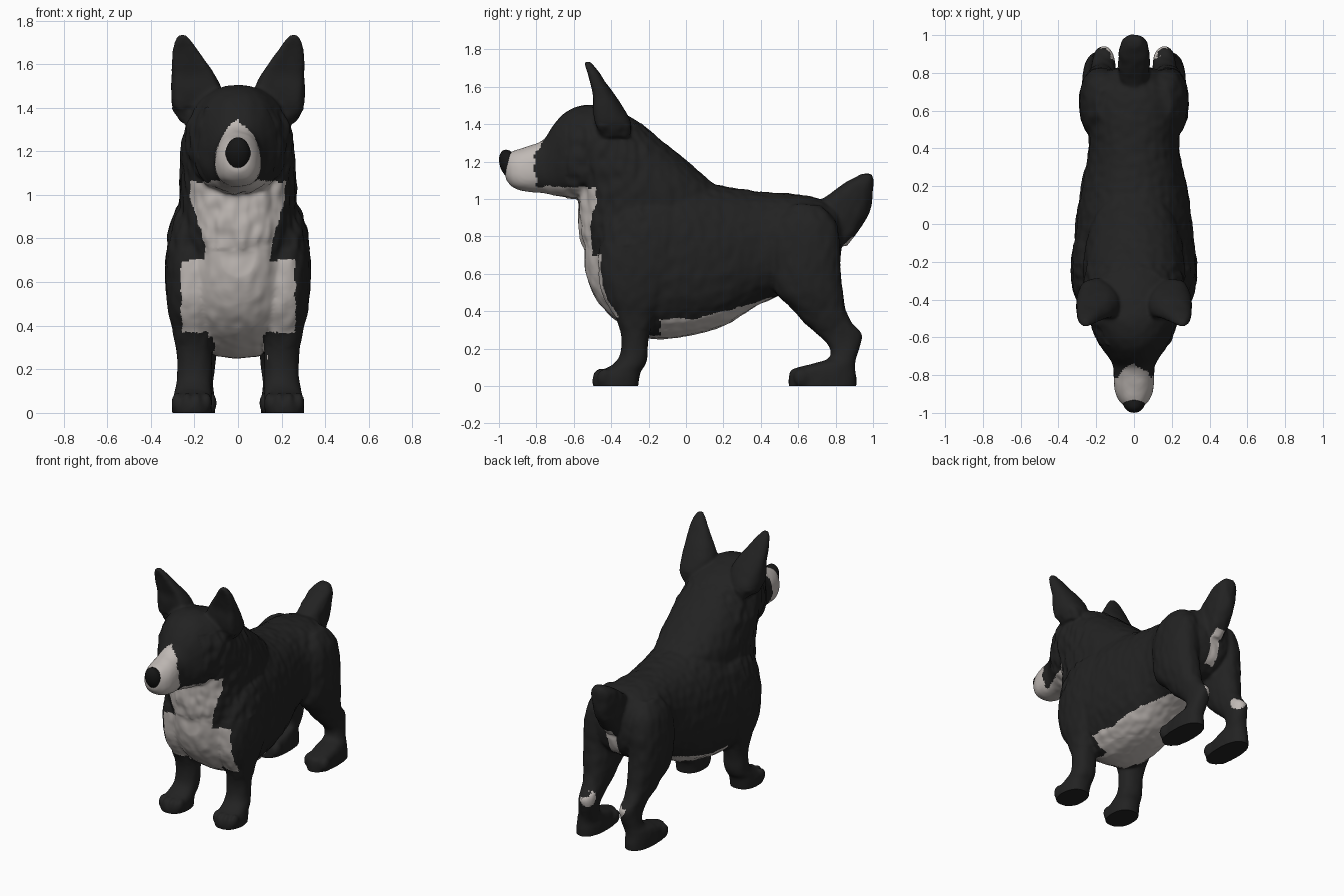
import bpy, bmesh, math
from mathutils import Vector, Matrix, noise

if "Cube" in bpy.data.objects:
    bpy.data.objects.remove(bpy.data.objects["Cube"])


def material(name, rgb):
    m = bpy.data.materials.new(name)
    m.diffuse_color = (*rgb, 1)
    m.use_nodes = True
    m.node_tree.nodes["Principled BSDF"].inputs["Base Color"].default_value = m.diffuse_color
    return m


BLACK = material("black fur", (0.016, 0.016, 0.016))
WHITE = material("pale fur", (0.53, 0.49, 0.465))
NOSE = material("nose black", (0.008, 0.008, 0.008))


def smooth_rings(rings, steps=4):
    """Catmull-Rom interpolation of the ring table."""
    out = []
    for i in range(len(rings) - 1):
        p = [rings[max(0, min(len(rings) - 1, i + k))] for k in (-1, 0, 1, 2)]
        for s in range(steps):
            t = s / steps
            out.append([0.5 * (2 * b + (c - a) * t + (2 * a - 5 * b + 4 * c - d) * t * t
                               + (3 * b - a - 3 * c + d) * t ** 3)
                        for a, b, c, d in zip(*p)])
    out.append(list(rings[-1]))
    return out


def loft(bm, axis, rings, side=1, cupped=False, taper=0.0, n=28):
    """Rings are (position on axis, low, high, centre x, half width); taper narrows the high side."""
    loops = []
    for pos, lo, hi, cx, hw in smooth_rings(rings):
        loop = []
        mid, half = (lo + hi) / 2, (hi - lo) / 2
        for k in range(n):
            a = 2 * math.pi * k / n
            c, s = math.cos(a), math.sin(a)
            x = cx + hw * math.copysign(abs(c) ** 0.87, c) * (1 - taper * s)
            v = mid + half * math.copysign(abs(s) ** 0.87, s)
            if cupped and s < 0:   # hollow the front of the ear
                v = mid + half * (-1.5 * abs(s) + 0.9 * s * s)
            co = (x * side, pos, v) if axis == 'Y' else (x * side, v, pos)
            loop.append(bm.verts.new(co))
        loops.append(loop)
    for a, b in zip(loops, loops[1:]):
        for k in range(n):
            j = (k + 1) % n
            bm.faces.new((a[k], a[j], b[j], b[k]))
    bm.faces.new(loops[0][::-1])
    bm.faces.new(loops[-1])


bm = bmesh.new()

# torso, from chest to rump
loft(bm, 'Y', [(-.54, .62, .95, 0, .09), (-.5, .5, 1.05, 0, .15), (-.42, .39, 1.1, 0, .225),
               (-.3, .30, 1.12, 0, .29), (-.18, .25, 1.12, 0, .315), (0, .265, 1.12, 0, .31),
               (.2, .32, 1.07, 0, .28), (.4, .44, 1.04, 0, .24), (.6, .52, 1.025, 0, .25),
               (.72, .55, 1.0, 0, .22), (.80, .62, .95, 0, .15), (.83, .7, .88, 0, .08)], taper=.06)
# neck and ruff
loft(bm, 'Z', [(.6, -.5, .2, 0, .22), (.8, -.565, .2, 0, .26), (.95, -.575, .2, 0, .265),
               (1.05, -.585, .18, 0, .265), (1.12, -.6, .105, 0, .262), (1.2, -.63, .01, 0, .258),
               (1.29, -.65, -.1, 0, .245), (1.38, -.63, -.21, 0, .212),
               (1.44, -.61, -.30, 0, .165), (1.48, -.57, -.4, 0, .11)], taper=.14)
# head and muzzle
loft(bm, 'Y', [(-.4, 1.05, 1.48, 0, .2), (-.5, 1.02, 1.505, 0, .225), (-.58, 1.005, 1.495, 0, .21),
               (-.65, 1.01, 1.46, 0, .175), (-.71, 1.02, 1.395, 0, .132), (-.755, 1.03, 1.325, 0, .11),
               (-.8, 1.035, 1.298, 0, .107), (-.87, 1.042, 1.275, 0, .104),
               (-.92, 1.058, 1.258, 0, .088), (-.95, 1.085, 1.245, 0, .066),
               (-.965, 1.11, 1.235, 0, .045)], taper=.1)
# tail
loft(bm, 'Z', [(.75, .75, .86, 0, .05), (.82, .72, .915, 0, .07), (.9, .70, .968, 0, .08),
               (.97, .70, .992, 0, .083), (1.03, .77, 1.0, 0, .083), (1.08, .84, 1.002, 0, .076),
               (1.11, .89, 1.0, 0, .06), (1.135, .94, .992, 0, .035)])

for side in (1, -1):
    # front leg and paw
    loft(bm, 'Z', [(-.03, -.49, -.26, .212, .088), (.04, -.50, -.25, .212, .092),
                   (.08, -.46, -.24, .208, .088), (.11, -.40, -.22, .205, .084),
                   (.16, -.355, -.205, .20, .08), (.25, -.345, -.2, .2, .08),
                   (.35, -.37, -.17, .205, .088), (.5, -.45, -.08, .21, .115),
                   (.7, -.47, 0, .21, .123), (.9, -.42, 0, .19, .11),
                   (1.0, -.3, -.1, .17, .06)], side)
    # hind leg and paw
    loft(bm, 'Z', [(-.03, .55, .91, .19, .085), (.05, .55, .91, .19, .085),
                   (.09, .57, .905, .19, .08), (.12, .68, .905, .185, .072),
                   (.15, .765, .91, .175, .062), (.21, .765, .93, .165, .06),
                   (.28, .70, .94, .16, .062), (.34, .63, .885, .165, .072),
                   (.42, .56, .85, .17, .09), (.5, .48, .84, .175, .105),
                   (.62, .46, .825, .18, .11), (.75, .45, .825, .175, .11),
                   (.88, .47, .80, .16, .10), (.97, .55, .72, .13, .07)], side)
    # cupped ear
    loft(bm, 'Z', [(1.33, -.49, -.3, .2, .06), (1.40, -.53, -.29, .205, .095),
                   (1.48, -.535, -.33, .192, .115), (1.55, -.525, -.375, .205, .1),
                   (1.61, -.53, -.42, .225, .08), (1.67, -.54, -.46, .244, .056),
                   (1.71, -.55, -.49, .253, .036), (1.735, -.55, -.51, .256, .018)],
         side, cupped=True)
    # toes
    for foot_x, foot_y in ((.212, -.468), (.19, .585)):
        for i in range(4):
            off = (i - 1.5) * .045
            at = Vector(((foot_x + off) * side, foot_y + abs(off) * .5, .045))
            bmesh.ops.create_icosphere(bm, subdivisions=2, radius=1,
                                       matrix=Matrix.Translation(at) @ Matrix.Diagonal((.026, .045, .05, 1)))

bmesh.ops.recalc_face_normals(bm, faces=bm.faces)
mesh = bpy.data.meshes.new("dog_body")
bm.to_mesh(mesh)
bm.free()
dog = bpy.data.objects.new("dog_body", mesh)
bpy.context.collection.objects.link(dog)
bpy.context.view_layer.objects.active = dog
dog.select_set(True)

# fuse all parts into one soft skin
fuse = dog.modifiers.new("fuse", 'REMESH')
fuse.mode = 'VOXEL'
fuse.voxel_size = 0.01
soften = dog.modifiers.new("soften", 'SMOOTH')
soften.factor = 0.5
soften.iterations = 8
for name in ("fuse", "soften"):
    bpy.ops.object.modifier_apply(modifier=name)
mesh = dog.data

# shaggy fur relief, stronger on the ruff, and flat soles
normals = [v.normal.copy() for v in mesh.vertices]
for v, nrm in zip(mesh.vertices, normals):
    p = v.co
    amp = 0.002
    if p.y > -.64 and .3 < p.z < 1.4:
        amp = 0.011 if p.y < -.2 and p.z > .75 else 0.005
    v.co = p + nrm * amp * noise.noise(Vector((p.x * 22, p.y * 22, p.z * 14)))
    v.co.z = max(v.co.z, 0)


def is_pale(c, n):
    """Pale markings: muzzle, throat, chest, belly, rump stripe, heels."""
    wob = 0.012 * noise.noise(c * 18)
    ax, y, z = abs(c.x) + wob, c.y + wob, c.z + wob
    if y < -.735 - min(.085, .75 * ax):
        return True
    if y < -.48 and .97 < z < 1.065 and ax < .225:
        return True
    if .235 < z < 1.06 and y < -.345 - .19 * (z - .35):
        if z < .37:
            return ax < .13
        return ax < (.26 if z < .7 else min(.22, .155 + .3 * max(0, z - .78)))
    if -.4 < y < .49 and .235 < z < .36 + max(0, y - .05) * .27:
        return ax < (.115 if y < -.14 else .25)
    if y > .76 and ax < .035 and .45 < z < .8:
        return True
    heel = Vector((.12, .92, .285))
    return c.z < .325 and n.z < .6 and (Vector((abs(c.x), c.y, c.z)) - heel).length < .058


for m in (BLACK, WHITE):
    mesh.materials.append(m)
for f in mesh.polygons:
    f.material_index = 1 if is_pale(f.center, f.normal) else 0
    f.use_smooth = True

# nose
nm = bpy.data.meshes.new("nose")
nb = bmesh.new()
bmesh.ops.create_uvsphere(nb, u_segments=24, v_segments=16, radius=1,
                          matrix=Matrix.Translation((0, -.945, 1.185)) @ Matrix.Rotation(.35, 4, 'X')
                          @ Matrix.Diagonal((.058, .05, .082, 1)))
for f in nb.faces:
    f.smooth = True
nb.to_mesh(nm)
nb.free()
nm.materials.append(NOSE)
bpy.context.collection.objects.link(bpy.data.objects.new("nose", nm))
